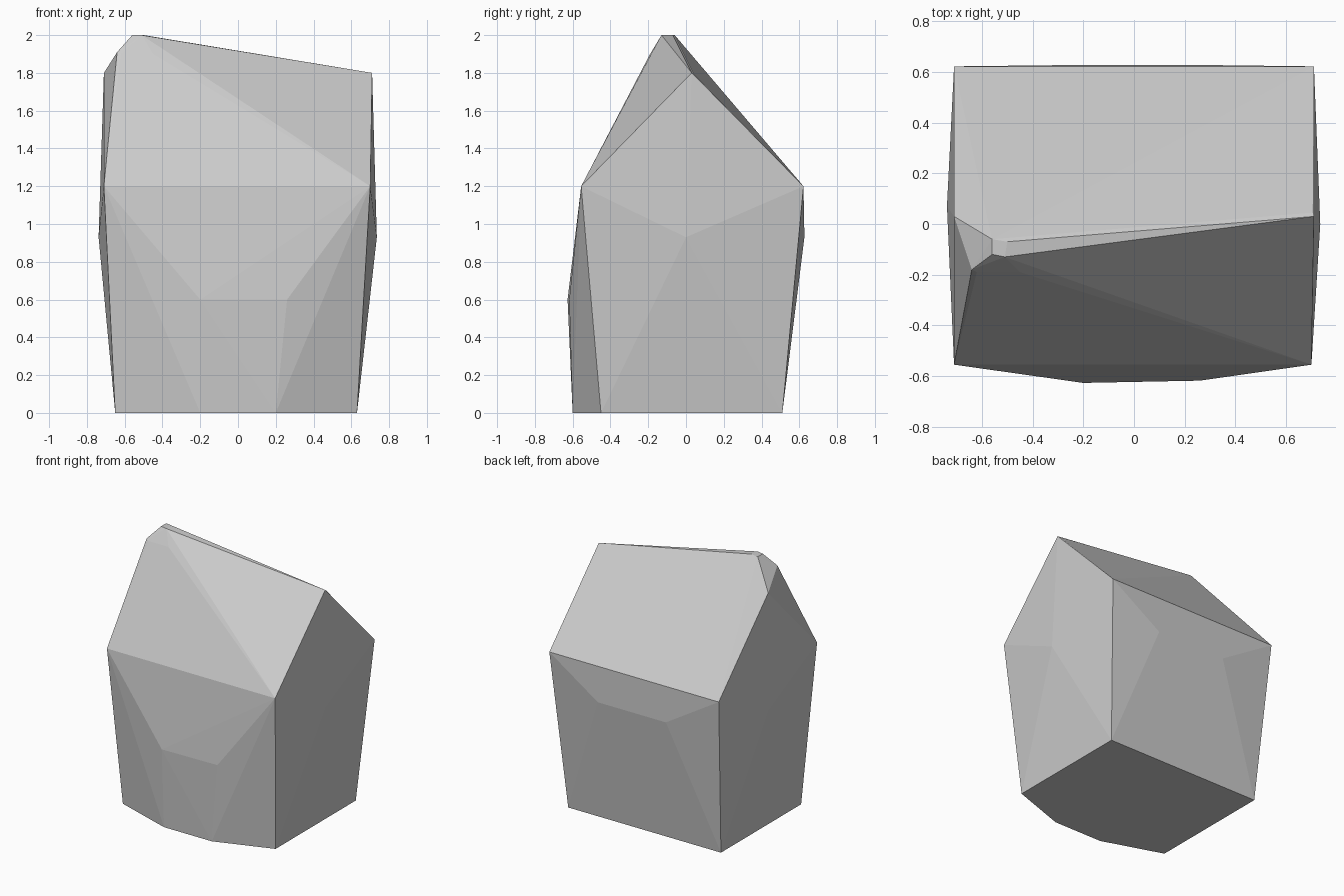
import bpy, bmesh

if "Cube" in bpy.data.objects:
    bpy.data.objects.remove(bpy.data.objects["Cube"])

# Faceted boulder: convex hull over a few rings of corner points
base = [(-.65, -.45, 0), (-.2, -.6, 0), (.2, -.6, 0), (.63, -.45, 0), (.63, .51, 0), (-.65, .51, 0)]
front_bulge = [(-.2, -.627, .6), (.26, -.618, .6)]
side_bulge = [(.735, 0, .93), (-.738, .07, .93)]
back_bulge = [(.3, .627, .93), (-.27, .627, .93)]
shoulder = [(-.71, -.555, 1.2), (.7, -.555, 1.2), (.71, .622, 1.2), (-.71, .622, 1.2)]
ridge = [(.71, .03, 1.8), (.705, .045, 1.79), (-.71, .03, 1.8)]
peak = [(-.56, -.12, 2), (-.51, -.13, 2), (-.56, -.06, 2), (-.5, -.07, 2),
        (-.64, -.18, 1.91), (-.62, -.19, 1.9), (-.45, -.19, 1.9), (-.63, -.05, 1.91)]

bm = bmesh.new()
for p in base + front_bulge + side_bulge + back_bulge + shoulder + ridge + peak:
    bm.verts.new(p)
bmesh.ops.convex_hull(bm, input=bm.verts[:])
loose = [v for v in bm.verts if not v.link_faces]
bmesh.ops.delete(bm, geom=loose, context='VERTS')
bmesh.ops.dissolve_limit(bm, angle_limit=.01, verts=bm.verts[:], edges=bm.edges[:])
bmesh.ops.recalc_face_normals(bm, faces=bm.faces[:])
mesh = bpy.data.meshes.new("boulder")
bm.to_mesh(mesh)
bm.free()
bpy.context.collection.objects.link(bpy.data.objects.new("boulder", mesh))
